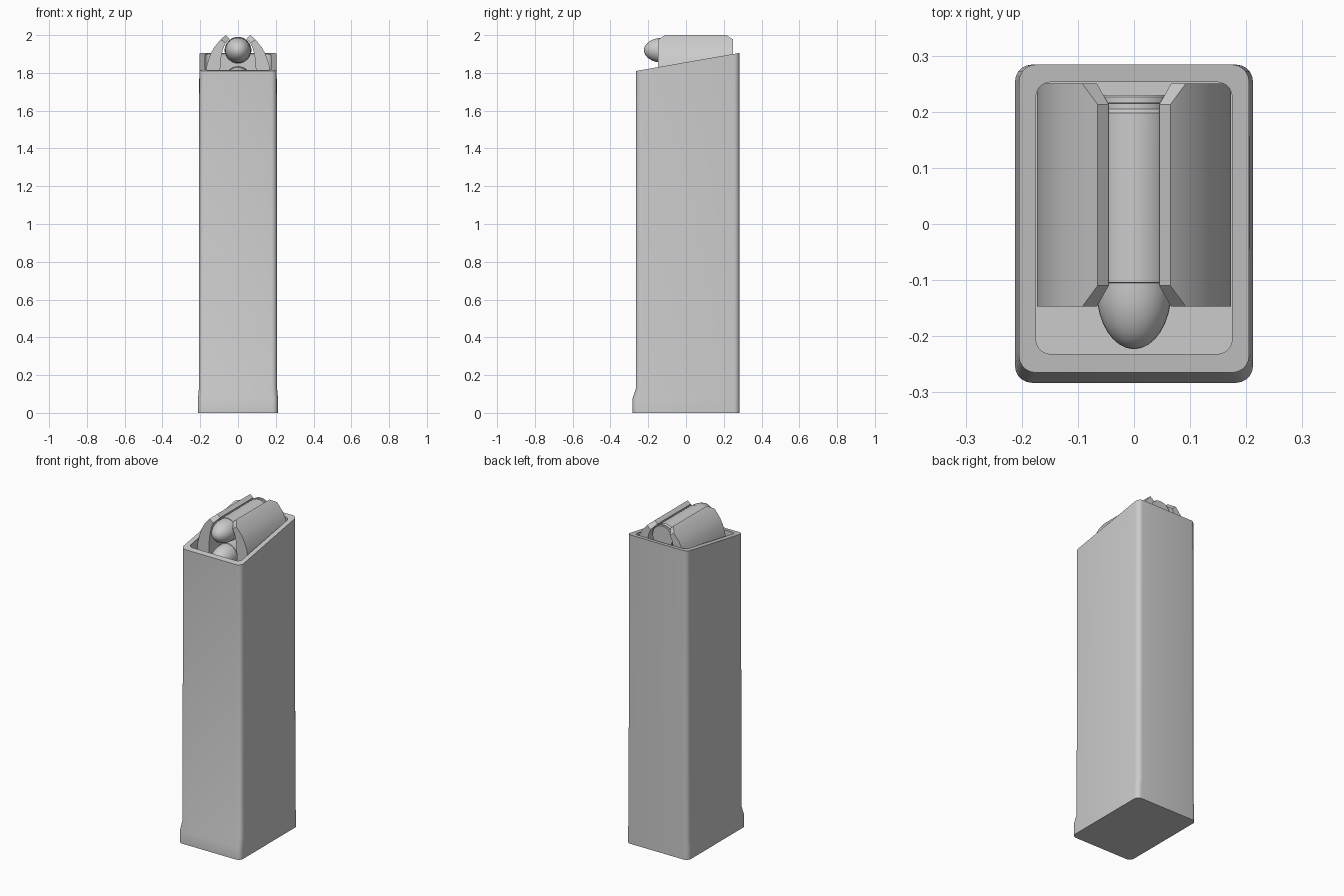
import bpy, bmesh, math

if "Cube" in bpy.data.objects:
    bpy.data.objects.remove(bpy.data.objects["Cube"])


def finish(name, bm, angle=30):
    bmesh.ops.recalc_face_normals(bm, faces=bm.faces)
    me = bpy.data.meshes.new(name)
    bm.to_mesh(me)
    bm.free()
    ob = bpy.data.objects.new(name, me)
    bpy.context.collection.objects.link(ob)
    bpy.ops.object.select_all(action='DESELECT')
    ob.select_set(True)
    bpy.context.view_layer.objects.active = ob
    bpy.ops.object.shade_smooth_by_angle(angle=math.radians(angle))
    return ob


def skin(bm, rings):
    for a, b in zip(rings, rings[1:]):
        n = len(a)
        for i in range(n):
            j = (i + 1) % n
            bm.faces.new((a[i], a[j], b[j], b[i]))


def rounded_ring(bm, hx, y0, y1, r, zfunc, seg=5):
    """Rounded rectangle of vertices, with height given by y."""
    ring = []
    corners = [(hx - r, y1 - r, 0), (-hx + r, y1 - r, 90),
               (-hx + r, y0 + r, 180), (hx - r, y0 + r, 270)]
    for cx, cy, start in corners:
        for i in range(seg + 1):
            a = math.radians(start + 90 * i / seg)
            x, y = cx + r * math.cos(a), cy + r * math.sin(a)
            ring.append(bm.verts.new((x, y, zfunc(y))))
    return ring


def flat(z):
    return lambda y: z


def slope(y):
    return 1.81 + (y + 0.265) * 0.096 / 0.55


# Magazine body: flared foot, straight walls, sloping rim and open cavity
bm = bmesh.new()
rings = [rounded_ring(bm, *s) for s in (
    (0.212, -0.283, 0.284, 0.03, flat(0)),
    (0.212, -0.283, 0.284, 0.03, flat(0.075)),
    (0.207, -0.265, 0.284, 0.03, flat(0.13)),
    (0.205, -0.265, 0.284, 0.03, slope),
    (0.175, -0.232, 0.253, 0.027, slope),
    (0.175, -0.232, 0.253, 0.027, flat(1.69)))]
skin(bm, rings)
bm.faces.new(rings[0])
bm.faces.new(rings[-1])
finish("magazine_body", bm)

# Feed lips: curved walls with corners cut back at the tips
pairs = [  # outer x, z, inner x, z, end inset
    (0.173, 1.69, 0.095, 1.69, 0),
    (0.173, 1.80, 0.095, 1.80, 0),
    (0.163, 1.85, 0.093, 1.85, 0),
    (0.148, 1.895, 0.088, 1.89, 0),
    (0.128, 1.933, 0.080, 1.925, 0),
    (0.092, 1.977, 0.066, 1.957, 0),
    (0.065, 2.000, 0.045, 1.982, 0.037)]
bm = bmesh.new()
rings = []
for ox, oz, ix, iz, d in pairs:
    yf, yb = -0.147 + d, 0.250 - d
    rings.append([bm.verts.new(p) for p in (
        (ox, yf, oz), (ox, yb, oz), (ix, yb, iz), (ix, yf, iz))])
skin(bm, rings)
bm.faces.new(rings[0])
bm.faces.new(rings[-1])
lips = finish("feed_lips", bm)
lips.modifiers.new("mirror", 'MIRROR')


def lathe(name, profile, z, seg=32):
    """Revolve (radius, y) points around a lengthwise axis."""
    bm = bmesh.new()
    rings = []
    for r, y in profile:
        rings.append([bm.verts.new((r * math.cos(2 * math.pi * i / seg), y,
                                    z + r * math.sin(2 * math.pi * i / seg)))
                      for i in range(seg)])
    skin(bm, rings)
    bm.faces.new(rings[0])
    bm.faces.new(rings[-1])
    return finish(name, bm)


# Cartridges: rounded bullet in a case with an extractor groove
bullet = [(0.067 * math.sin(math.radians(a)),
           -0.118 - 0.105 * math.cos(math.radians(a)))
          for a in (2, 12, 23, 34, 45, 56, 67, 78, 90)] + [(0.067, -0.09)]
case = [(0.066, -0.105), (0.070, -0.104), (0.071, 0.198), (0.063, 0.205),
        (0.063, 0.215), (0.070, 0.216), (0.070, 0.226), (0.067, 0.230)]
for label, z in (("upper", 1.92), ("lower", 1.765)):
    lathe(label + "_bullet", bullet, z)
    lathe(label + "_case", case, z)
